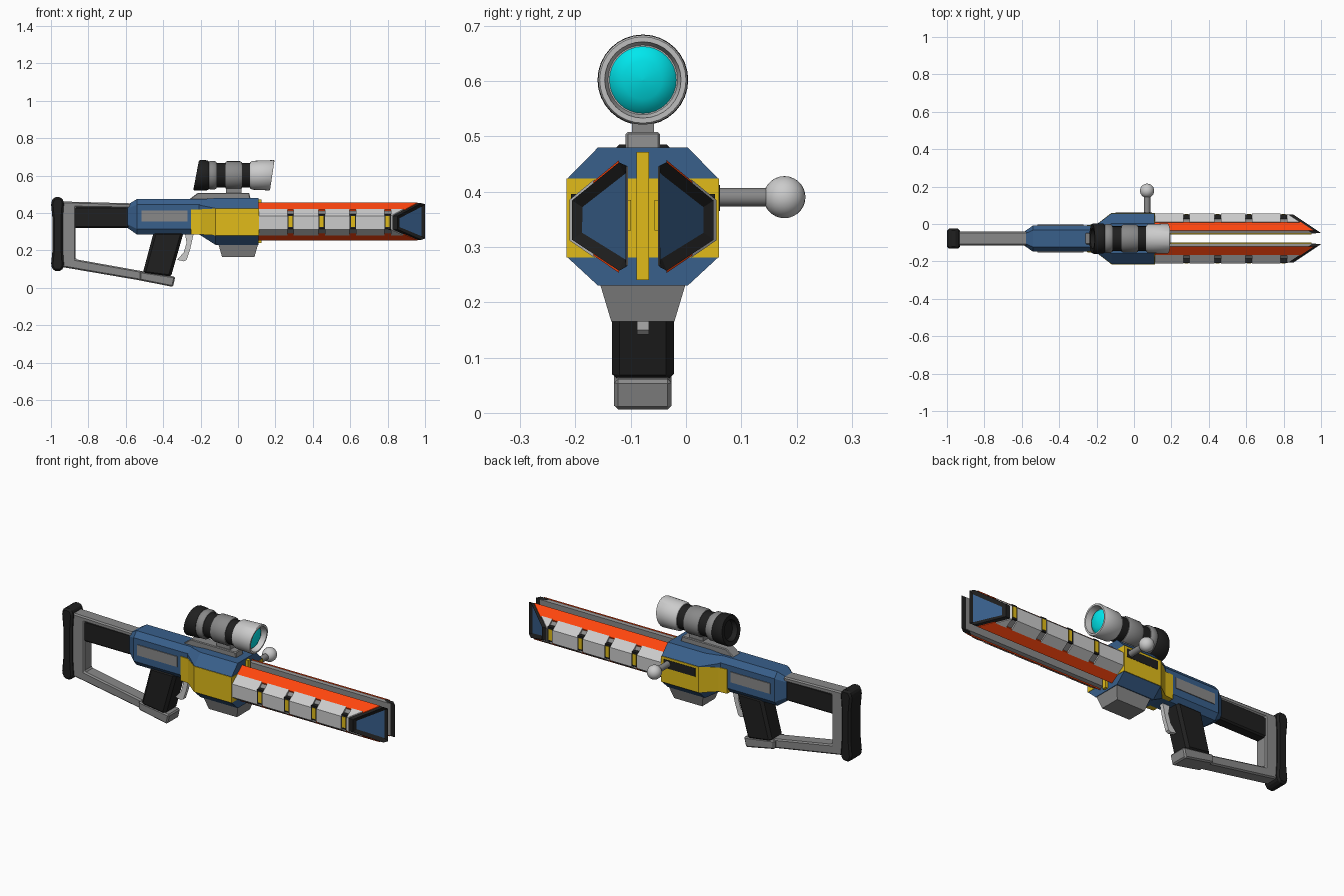
import bpy, bmesh, math

if "Cube" in bpy.data.objects:
    bpy.data.objects.remove(bpy.data.objects["Cube"])

CY, SZ = -0.078, 0.602      # symmetry plane y, scope axis z


def material(name, rgb):
    m = bpy.data.materials.new(name)
    m.diffuse_color = (*rgb, 1)
    m.use_nodes = True
    m.node_tree.nodes["Principled BSDF"].inputs["Base Color"].default_value = m.diffuse_color
    return m


BLUE = material("blue", (0.04, 0.115, 0.26))
YELLOW = material("yellow", (0.75, 0.5, 0.01))
ORANGE = material("orange", (1.0, 0.06, 0.004))
BLACK = material("black", (0.014, 0.014, 0.014))
CYAN = material("cyan", (0.0, 0.8, 0.85))
GREY = material("mid_grey", (0.25, 0.25, 0.25))
SILVER = material("silver", (0.55, 0.55, 0.55))


def finish(name, bm, mats, bevel=0, mirror=False, smooth=None):
    bmesh.ops.recalc_face_normals(bm, faces=bm.faces)
    me = bpy.data.meshes.new(name)
    if smooth:
        for f in bm.faces:
            f.smooth = True
    bm.to_mesh(me)
    bm.free()
    if smooth:
        me.set_sharp_from_angle(angle=math.radians(smooth))
    ob = bpy.data.objects.new(name, me)
    ob.location.y = CY
    bpy.context.collection.objects.link(ob)
    for m in mats:
        me.materials.append(m)
    if bevel:
        b = ob.modifiers.new("bevel", 'BEVEL')
        b.width, b.segments = bevel, 1
    if mirror:
        ob.modifiers.new("mirror", 'MIRROR').use_axis = (False, True, False)
    return ob


def loft(name, sections, mat, inset=None, **kw):
    """Skin equal-length point rings, cap both ends; optional inset of the last cap."""
    bm = bmesh.new()
    rings = [[bm.verts.new(p) for p in s] for s in sections]
    n = len(rings[0])
    for a, b in zip(rings, rings[1:]):
        for i in range(n):
            j = (i + 1) % n
            bm.faces.new((a[i], a[j], b[j], b[i]))
    bm.faces.new(rings[0][::-1])
    cap = bm.faces.new(rings[-1])
    mats = [mat]
    if inset:
        thick, depth, inner = inset
        bmesh.ops.recalc_face_normals(bm, faces=bm.faces)
        bmesh.ops.inset_region(bm, faces=[cap], thickness=thick, depth=depth)
        cap.material_index = 1
        mats.append(inner)
    return finish(name, bm, mats, **kw)


def side_prism(name, pts, half, mat, y0=None, **kw):
    """x/z outline extruded across y."""
    a = -half if y0 is None else y0
    return loft(name, [[(x, y, z) for x, z in pts] for y in (a, half)], mat, **kw)


def box(name, x, y, z, mat, **kw):
    return side_prism(name, [(x[0], z[0]), (x[1], z[0]), (x[1], z[1]), (x[0], z[1])],
                      y[1], mat, y0=y[0], **kw)


def octagon(x, w, z0, z1, cy, cz0, cz1):
    half = [(w - cy, z0), (w, z0 + cz0), (w, z1 - cz1), (w - cy, z1)]
    return [(x, y, z) for y, z in half] + [(x, -y, z) for y, z in half[::-1]]


def lathe(name, rings, mat, n=32):
    """Rings of (x, radius, shear) around the scope axis."""
    secs = []
    for x, r, k in rings:
        circ = [(r * math.cos(2 * math.pi * i / n), r * math.sin(2 * math.pi * i / n)) for i in range(n)]
        secs.append([(x + k * b, a, SZ + b) for a, b in circ])
    return loft(name, secs, mat, smooth=35)


# Stock: pad, frame, black cheek bar, grip and pommel
side_prism("butt_pad", [(-1, .12), (-.985, .09), (-.945, .09), (-.93, .115), (-.936, .2), (-.936, .38),
                        (-.93, .46), (-.945, .485), (-.985, .485), (-1, .455), (-.992, .37), (-.992, .2)],
           .053, BLACK, bevel=.01)
side_prism("stock_frame", [(-.945, .462), (-.57, .452), (-.57, .425), (-.868, .43), (-.868, .153),
                           (-.36, .062), (-.36, .012), (-.945, .112)], .037, GREY, bevel=.007)
box("stock_bar", (-.88, -.57), (-.032, .032), (.32, .436), BLACK, bevel=.008)
side_prism("grip", [(-.51, .075), (-.36, .055), (-.29, .3), (-.45, .3)], .056, BLACK, bevel=.014)
side_prism("grip_pommel", [(-.525, .088), (-.335, .06), (-.348, .005), (-.525, .04)], .052, GREY, bevel=.007)
side_prism("trigger", [(-.285, .3), (-.235, .3), (-.255, .21), (-.275, .15), (-.29, .142), (-.325, .15),
                       (-.29, .19), (-.275, .24)], .011, SILVER)

# Receiver, wide action block and yellow side cladding
loft("receiver", [octagon(-.59, .035, .32, .445, .012, .02, .02),
                  octagon(-.54, .07, .285, .475, .025, .03, .03),
                  octagon(-.12, .07, .285, .475, .025, .03, .03)], BLUE)
loft("action_block", [octagon(-.21, .068, .287, .473, .025, .03, .03),
                      octagon(-.12, .135, .23, .48, .054, .05, .055),
                      octagon(.11, .135, .23, .48, .054, .05, .055)], BLUE)
loft("side_cladding", [[(x, w, z0), (x, w, z1), (x, -w, z1), (x, -w, z0)]
                       for x, w, z0, z1 in ((-.25, .073, .285, .42), (-.2, .076, .285, .42),
                                            (-.12, .138, .281, .424), (.112, .138, .281, .424))], YELLOW)
box("receiver_panel", (-.515, -.27), (.06, .074), (.355, .413), GREY, mirror=True)
box("front_strip", (.1, .125), (-.0115, .0115), (.24, .472), YELLOW)
loft("magazine", [[(x0, -w, z), (x1, -w, z), (x1, w, z), (x0, w, z)]
                  for x0, x1, w, z in ((-.105, .108, .078, .235), (-.085, .088, .057, .165))], GREY)

# Twin rails: outline cut off obliquely towards the tip
def tip(u):
    return 1.0 - (u - .03) * 1.5


def rail_part(name, prof, x0, mat, back=0, x1=None, **kw):
    ends = [(tip(u) - back if x1 is None else x1, u, z) for u, z in prof]
    return loft(name, [[(x0, u, z) for u, z in prof], ends], mat, mirror=True, **kw)


core = [(.027, .445), (.043, .45), (.124, .38), (.124, .317), (.043, .26), (.027, .267)]
rail_part("rail_core", core, .1, GREY, back=.03)
muzzle = [(.03, .447), (.043, .453), (.128, .384), (.128, .313), (.043, .257), (.03, .264)]
loft("muzzle_frame", [[(tip(u) - .05, u, z) for u, z in muzzle], [(tip(u), u, z) for u, z in muzzle]],
     BLACK, inset=(.022, -.01, BLUE), mirror=True)
rail_part("top_glow_strip", [(.043, .457), (.09, .418), (.085, .4), (.043, .43)], .1, ORANGE, back=.02)
rail_part("bottom_glow_strip", [(.043, .253), (.09, .285), (.085, .3), (.043, .28)], .1, ORANGE, back=.02)
box("inner_strip", (.11, .95), (.021, .04), (.33, .385), YELLOW, mirror=True)

# Armour plates with lit windows in the gaps between them
plate = [(.088, .422), (.133, .385), (.133, .312), (.088, .281), (.08, .3), (.08, .4)]
windows = [.281, .447, .614, .8]
starts = [.1] + [w + .017 for w in windows]
for i, s in enumerate(starts):
    last = i == len(windows)
    rail_part(f"rail_plate_{i + 1}", plate, s, SILVER, back=.028,
              x1=None if last else windows[i] - .017)
for i, w in enumerate(windows):
    box(f"window_frame_{i + 1}", (w - .017, w + .017), (.1, .13), (.316, .396), BLACK, mirror=True)
    box(f"window_light_{i + 1}", (w - .011, w + .011), (.1, .132), (.325, .385), YELLOW, mirror=True)

# Bolt handle in its slot on the far side
box("bolt_slot", (-.1, .095), (.12, .1395), (.365, .412), BLACK)
bm = bmesh.new()
bmesh.ops.create_uvsphere(bm, u_segments=24, v_segments=14, radius=.038)
bmesh.ops.translate(bm, verts=bm.verts, vec=(.07, .178 - CY, .39))
finish("bolt_knob", bm, [SILVER], smooth=40)
ring = [(.07 + .017 * math.cos(i * math.pi / 8), .39 + .017 * math.sin(i * math.pi / 8)) for i in range(16)]
side_prism("bolt_rod", ring, .25, GREY, y0=.12, smooth=40)

# Scope: mount, tube, rings, eyepiece, bell and lens
side_prism("scope_mount", [(-.265, .47), (-.215, .508), (.06, .508), (.068, .47)], .031, GREY, bevel=.004)
box("scope_neck", (-.065, .02), (-.02, .02), (.5, .545), GREY)
lathe("scope_tube", [(-.17, .066, 0), (.09, .066, 0)], BLACK)
lathe("scope_rear_ring", [(-.16, .07, 0), (-.15, .077, 0), (-.125, .077, 0), (-.115, .07, 0)], GREY)
lathe("scope_middle_ring", [(-.068, .07, 0), (-.058, .075, 0), (.012, .075, 0), (.022, .07, 0)], GREY)
lathe("scope_eyepiece", [(-.195, .05, .19), (-.222, .055, .19), (-.224, .078, .19), (-.215, .082, .19),
                         (-.165, .08, 0), (-.155, .074, 0)], BLACK)
lathe("scope_bell", [(.065, .07, 0), (.075, .077, 0), (.178, .081, .15), (.183, .078, .15),
                     (.183, .069, .15), (.15, .063, .15)], SILVER)
lathe("scope_lens", [(.145, .064, .15), (.158, .055, .15), (.168, .035, .15), (.172, .001, .15)], CYAN)
